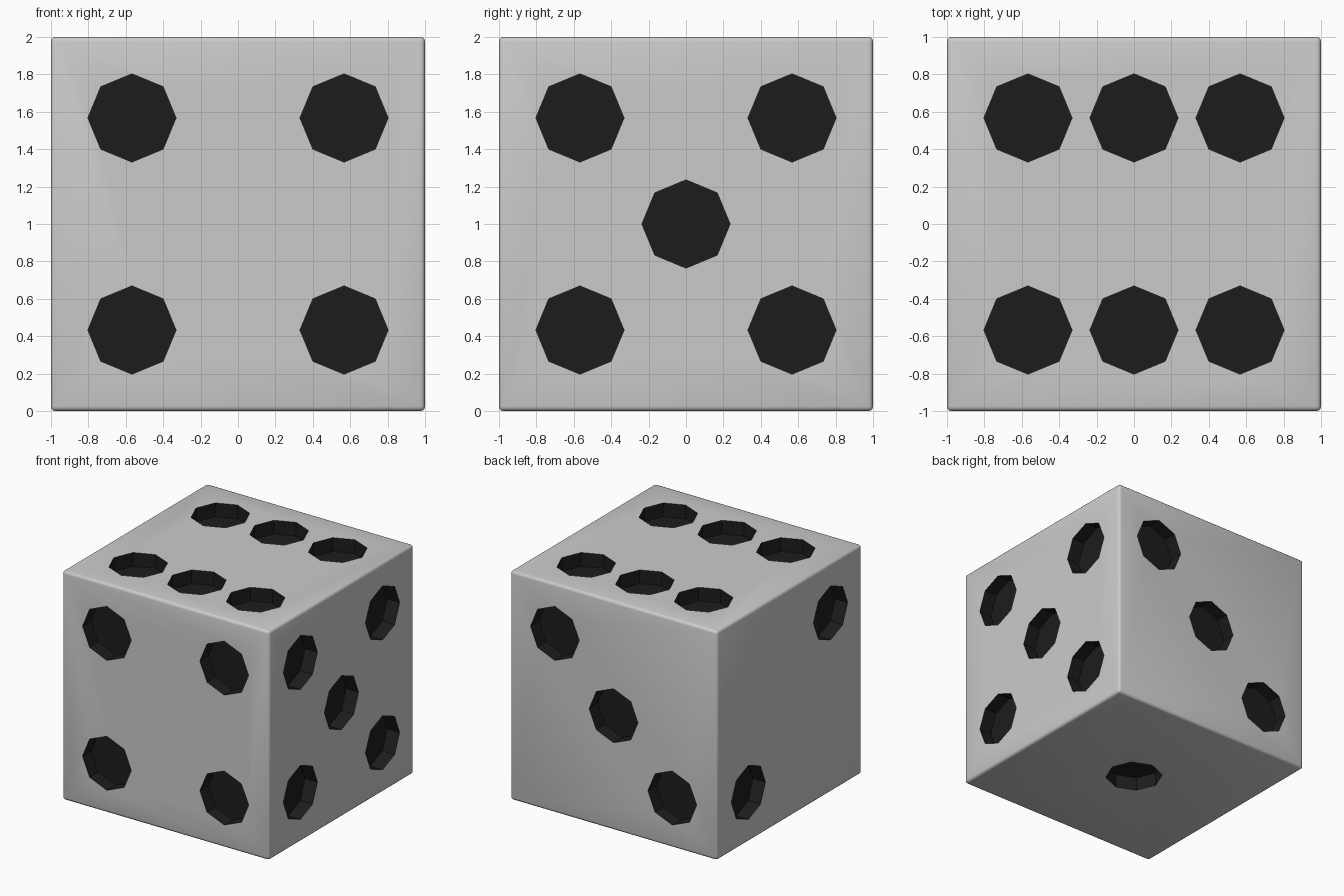
import bpy, bmesh
from mathutils import Matrix, Vector

if "Cube" in bpy.data.objects:
    bpy.data.objects.remove(bpy.data.objects["Cube"])

PIP_R, PIP_DEPTH, PIP_STEP = 0.236, 0.12, 0.567

def material(name, v):
    m = bpy.data.materials.new(name)
    m.diffuse_color = (v, v, v, 1)
    m.use_nodes = True
    m.node_tree.nodes["Principled BSDF"].inputs["Base Color"].default_value = m.diffuse_color
    return m

def add_object(name, bm):
    mesh = bpy.data.meshes.new(name)
    bm.to_mesh(mesh)
    bm.free()
    obj = bpy.data.objects.new(name, mesh)
    bpy.context.collection.objects.link(obj)
    return obj

# Cube body with small rounded edges
bm = bmesh.new()
bmesh.ops.create_cube(bm, size=2)
bmesh.ops.bevel(bm, geom=bm.edges[:], offset=0.025, segments=3, profile=0.5, affect='EDGES')
die = add_object("die_body", bm)

# Pip layouts: (face normal, face up, pip grid positions)
corners = [(-1, -1), (1, -1), (-1, 1), (1, 1)]
faces = [
    ((0, -1, 0), (0, 0, 1), corners),
    ((1, 0, 0), (0, 0, 1), corners + [(0, 0)]),
    ((0, 1, 0), (0, 0, 1), [(-1, 1), (0, 0), (1, -1)]),
    ((-1, 0, 0), (0, 0, 1), [(1, 1), (-1, -1)]),
    ((0, 0, 1), (0, 1, 0), corners + [(0, -1), (0, 1)]),
    ((0, 0, -1), (0, -1, 0), [(0, 0)]),
]

# Octagonal cutters for every pip
bm = bmesh.new()
for normal, up, spots in faces:
    n, v = Vector(normal), Vector(up)
    u = v.cross(n)
    rot = Matrix((u, v, n)).transposed().to_4x4()
    for a, b in spots:
        pos = n + (u * a + v * b) * PIP_STEP
        bmesh.ops.create_cone(bm, cap_ends=True, segments=8, radius1=PIP_R, radius2=PIP_R,
                              depth=2 * PIP_DEPTH, matrix=Matrix.Translation(pos) @ rot)
cutter = add_object("pip_cutter", bm)
cutter.hide_render = True

# Cut the pips
mod = die.modifiers.new("pips", 'BOOLEAN')
mod.operation = 'DIFFERENCE'
mod.solver = 'EXACT'
mod.object = cutter
bpy.context.view_layer.objects.active = die
die.select_set(True)
cutter.select_set(False)
bpy.ops.object.modifier_apply(modifier=mod.name)
bpy.data.objects.remove(cutter)

# Dark recesses, grey shell
die.data.materials.clear()
die.data.materials.append(material("grey", 0.8))
die.data.materials.append(material("black", 0.012))
for p in die.data.polygons:
    p.material_index = int(max(abs(c) for c in p.center) < 0.97)

bpy.ops.object.shade_smooth_by_angle(angle=0.7)
die.location.z = 1
